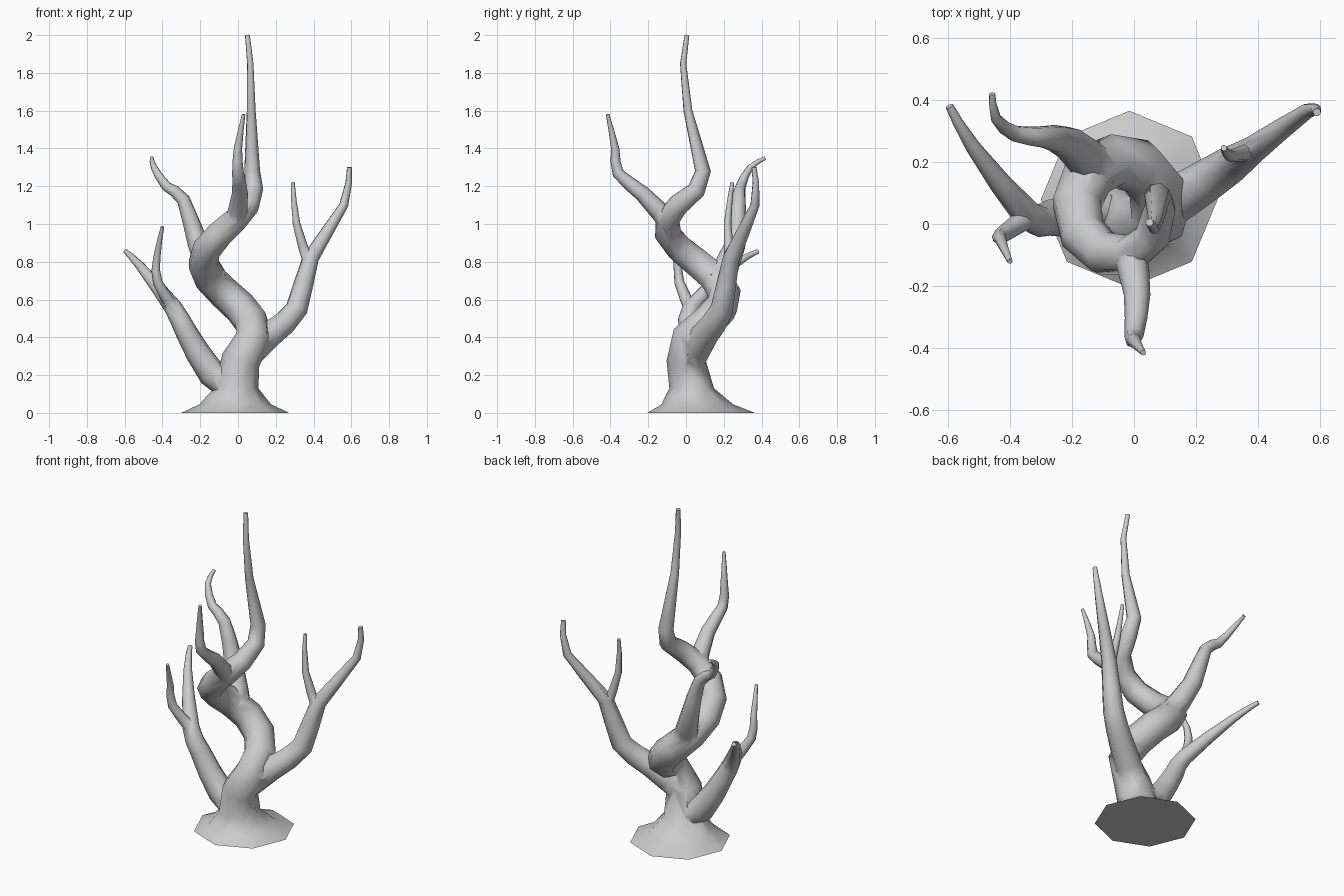
import bpy, bmesh, math
from mathutils import Vector

if "Cube" in bpy.data.objects:
    bpy.data.objects.remove(bpy.data.objects["Cube"])

SIDES = 8


def tube(name, pos, radii, flat=0):
    """Closed eight-sided tube along a path; the first `flat` rings stay level."""
    bm = bmesh.new()
    pos = [Vector(p) for p in pos]
    rings, tan, u = [], None, None
    for i, p in enumerate(pos):
        a = (p - pos[i - 1]).normalized() if i else Vector()
        b = (pos[i + 1] - p).normalized() if i < len(pos) - 1 else Vector()
        t = Vector((0, 0, 1)) if i < flat else (a + b).normalized()
        if u is None:
            u = Vector((1, 0, 0))
            u = (u - t * u.dot(t)).normalized()
        else:
            u = tan.rotation_difference(t) @ u
        tan, v = t, t.cross(u)
        angles = [2 * math.pi * k / SIDES for k in range(SIDES)]
        rings.append([bm.verts.new(p + (u * math.cos(g) + v * math.sin(g)) * radii[i]) for g in angles])
    for r, s in zip(rings, rings[1:]):
        for k in range(SIDES):
            n = (k + 1) % SIDES
            bm.faces.new((r[k], r[n], s[n], s[k]))
    bm.faces.new(rings[0][::-1])
    bm.faces.new(rings[-1])
    bmesh.ops.recalc_face_normals(bm, faces=bm.faces)
    me = bpy.data.meshes.new(name)
    bm.to_mesh(me)
    bm.free()
    ob = bpy.data.objects.new(name, me)
    bpy.context.collection.objects.link(ob)
    return ob


def limb(name, r0, r1, *pts):
    """Branch with rounded bends whose radius tapers evenly along its length."""
    p = [Vector(q) for q in pts]
    p = [p[0]] + p + [p[-1]]
    path = []
    for i in range(1, len(p) - 2):
        path += [p[i], (9 * (p[i] + p[i + 1]) - p[i - 1] - p[i + 2]) / 16]
    path.append(p[-1])
    dist = [0]
    for a, b in zip(path, path[1:]):
        dist.append(dist[-1] + (b - a).length)
    return tube(name, path, [r0 + (r1 - r0) * d / dist[-1] for d in dist])


# Trunk: flared foot, one turn of a helix, then the tallest tip
path = [(-.015, .08, 0), (-.015, .06, .045), (-.01, .03, .13), (.015, 0, .28)]
radii = [.285, .19, .118, .103]
STEPS = 10
for i in range(STEPS + 1):
    s = i / STEPS
    z = .4 + .78 * s
    ang = math.radians(-13 + 375 * s)
    path.append((-.05 + .135 * math.cos(ang), .05 + .155 * math.sin(ang), z))
    radii.append(.092 - .042 * s * s)
path += [(.075, .09, 1.28), (.07, .01, 1.6), (.065, -.015, 1.85), (.05, .005, 2)]
radii += [.043, .024, .017, .013]
trunk = tube("tree_trunk", path, radii, flat=3)

# Boughs and their forks
branches = [
    limb("right_bough", .085, .013, (.03, .02, .29), (.17, .1, .415), (.31, .19, .55),
         (.385, .24, .82), (.56, .365, 1.1), (.59, .36, 1.3)),
    limb("right_inner_fork", .03, .01, (.375, .235, .79), (.31, .22, 1), (.29, .245, 1.22)),
    limb("left_bough", .085, .013, (-.01, .03, .14), (-.14, .03, .21), (-.275, .02, .43),
         (-.345, .03, .56), (-.52, .25, .78), (-.595, .38, .855)),
    limb("left_inner_fork", .037, .009, (-.33, .03, .54), (-.425, -.035, .69),
         (-.43, -.05, .82), (-.4, -.12, .985)),
    limb("back_left_branch", .074, .01, (-.115, .17, .69), (-.21, .26, .89), (-.29, .28, 1.13),
         (-.38, .29, 1.2), (-.445, .34, 1.3), (-.457, .42, 1.35)),
    limb("front_branch", .058, .009, (-.015, -.08, 1), (.01, -.23, 1.16), (0, -.36, 1.27),
         (0, -.375, 1.4), (.03, -.415, 1.58)),
]

# Fuse the branches into the trunk
bpy.context.view_layer.objects.active = trunk
for b in branches:
    m = trunk.modifiers.new("join", "BOOLEAN")
    m.operation = "UNION"
    m.solver = "EXACT"
    m.object = b
    bpy.ops.object.modifier_apply(modifier=m.name)
    bpy.data.objects.remove(b)

bpy.ops.object.select_all(action="DESELECT")
trunk.select_set(True)
bpy.context.view_layer.objects.active = trunk
bpy.ops.object.shade_smooth_by_angle(angle=math.radians(60))
